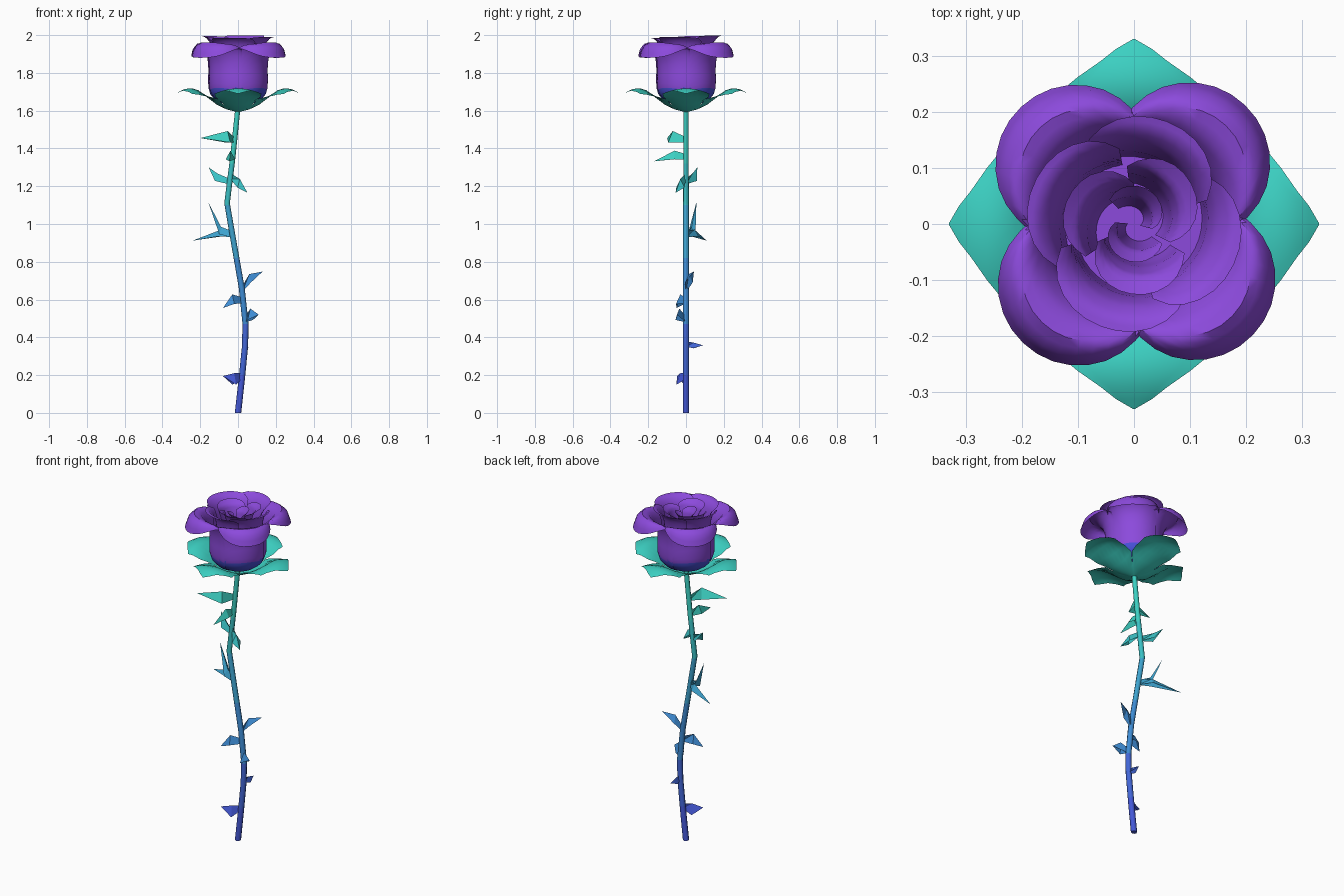
import bpy, math
from mathutils import Vector

if "Cube" in bpy.data.objects:
    bpy.data.objects.remove(bpy.data.objects["Cube"])


def material(name, rgb):
    m = bpy.data.materials.new(name)
    lin = [((c / 255 + 0.055) / 1.055) ** 2.4 for c in rgb]
    m.diffuse_color = (*lin, 1)
    m.use_nodes = True
    m.node_tree.nodes["Principled BSDF"].inputs["Base Color"].default_value = m.diffuse_color
    return m


purple = material("petal purple", (140, 74, 220))
indigo = material("petal base blue", (72, 80, 215))
teal = material("sepal teal", (60, 208, 194))
# stem colours from the ground up, with the upper height of each band
bands = [(0.20, material("stem indigo", (68, 88, 215))),
         (0.47, material("stem blue", (66, 102, 215))),
         (0.82, material("stem sky blue", (62, 140, 212))),
         (1.10, material("stem cyan blue", (62, 164, 208))),
         (1.32, material("stem turquoise", (58, 192, 196))),
         (9.00, teal)]


def lerp(table, t):
    """Linear lookup in rows of (key, values...)."""
    for a, b in zip(table, table[1:]):
        if t <= b[0]:
            k = max(0, (t - a[0]) / (b[0] - a[0]))
            return [p + (q - p) * k for p, q in zip(a[1:], b[1:])]
    return list(table[-1][1:])


def build(name, verts, faces, mats, rule=None, angle=40):
    me = bpy.data.meshes.new(name)
    me.from_pydata([tuple(v) for v in verts], [], faces)
    for m in mats:
        me.materials.append(m)
    for p in me.polygons:
        p.use_smooth = True
        if rule:
            p.material_index = rule(p.center)
    me.set_sharp_from_angle(angle=math.radians(angle))
    ob = bpy.data.objects.new(name, me)
    bpy.context.collection.objects.link(ob)
    return ob


def grid_faces(rows, cols):
    return [(i * cols + j, i * cols + j + 1, (i + 1) * cols + j + 1, (i + 1) * cols + j)
            for i in range(rows - 1) for j in range(cols - 1)]


def band_index(c):
    return next(i for i, b in enumerate(bands) if c.z < b[0])


band_mats = [b[1] for b in bands]

# ---- stem: bent tube, (z, x)
STEM = [(0, 0), (0.18, 0.02), (0.35, 0.037), (0.47, 0.04), (0.66, 0.02),
        (0.9, -0.022), (1.11, -0.058), (1.35, -0.028), (1.62, 0.0)]
heights = sorted({z for z, x in STEM} | {b[0] for b in bands[:-1]})
N = 8
verts, faces = [], []
for z in heights:
    x = lerp(STEM, z)[0]
    r = 0.017 - 0.002 * z
    verts += [(x + r * math.cos(2 * math.pi * k / N), r * math.sin(2 * math.pi * k / N), z)
              for k in range(N)]
for i in range(len(heights) - 1):
    for k in range(N):
        a, b = i * N + k, i * N + (k + 1) % N
        faces.append((a, b, b + N, a + N))
faces.append(tuple(reversed(range(N))))
build("stem", verts, faces, band_mats, band_index, 50)

# ---- thorny leaflets: base height, knee, tip, half width, drop of the side corners
THORNS = [
    (1.43, (-0.055, -0.07, 1.492), (-0.20, -0.10, 1.455), 0.028, 0.06),
    (1.34, (-0.04, -0.06, 1.388), (-0.045, -0.17, 1.332), 0.025, 0.045),
    (1.21, (-0.11, 0.035, 1.268), (-0.155, 0.06, 1.30), 0.025, 0.04),
    (1.24, (0.01, -0.03, 1.238), (0.05, -0.055, 1.165), 0.025, 0.045),
    (0.93, (-0.09, 0.03, 0.985), (-0.157, 0.055, 1.115), 0.022, 0.04),
    (0.93, (-0.09, 0.045, 0.97), (-0.24, 0.11, 0.912), 0.022, 0.035),
    (0.64, (0.06, 0.015, 0.735), (0.13, 0.042, 0.748), 0.022, 0.045),
    (0.58, (-0.03, -0.03, 0.627), (-0.08, -0.05, 0.555), 0.025, 0.05),
    (0.48, (0.065, -0.035, 0.552), (0.11, -0.048, 0.52), 0.025, 0.06),
    (0.35, (0.04, 0.04, 0.372), (0.04, 0.09, 0.358), 0.016, 0.03),
    (0.18, (-0.02, -0.03, 0.21), (-0.08, -0.048, 0.195), 0.022, 0.06),
]
for i, (z, knee, tip, w, drop) in enumerate(THORNS):
    base, knee, tip = Vector((lerp(STEM, z)[0], 0, z)), Vector(knee), Vector(tip)
    d = tip - base
    side = Vector((-d.y, d.x, 0)).normalized() * w
    mid = knee - Vector((0, 0, drop))
    root = base + Vector((0, 0, 0.03))
    pts = [base, root, knee, tip, mid + side, mid - side]
    build(f"thorn_{i + 1}", pts,
          [(0, 4, 2, 1), (0, 1, 2, 5), (4, 3, 2), (5, 2, 3)], band_mats, band_index, 20)

# ---- sepals: height by radius, half width by distance along the sepal
SEPAL_Z = [(0, 1.592), (0.03, 1.597), (0.07, 1.61), (0.12, 1.635), (0.165, 1.672),
           (0.21, 1.708), (0.25, 1.72), (0.29, 1.712), (0.33, 1.69)]
SEPAL_W = [(0.01, 0.01), (0.06, 0.06), (0.11, 0.108), (0.16, 0.122), (0.21, 0.121),
           (0.24, 0.127), (0.262, 0.1), (0.29, 0.06), (0.312, 0.032), (0.33, 0.001)]
COLS = 9
for n in range(4):
    ang = n * math.pi / 2
    verts = []
    for r, w in SEPAL_W:
        for j in range(COLS):
            t = w * (2 * j / (COLS - 1) - 1)
            # bowl near the stem, side lobes drooping farther out
            z = lerp(SEPAL_Z, max(r, min(math.hypot(r, t), 0.175)))[0]
            z -= 0.028 * (t / 0.125) ** 2 * min(1, max(0, (r - 0.14) / 0.08))
            verts.append((r * math.cos(ang) - t * math.sin(ang),
                          r * math.sin(ang) + t * math.cos(ang), z))
    build(f"sepal_{n + 1}", verts, grid_faces(len(SEPAL_W), COLS), [teal])


# ---- petals: a curved profile swept over an arc, with a rounded upper edge
def petal(name, centre, half, profile, round_off, spiral=0.0, lift=0.0, rows=14, cols=13,
          neck=9.0, narrow=0.0, droop=0.0):
    n = len(profile) - 1
    table = [(i / n, r, z) for i, (r, z) in enumerate(profile)]
    verts = []
    for i in range(rows):
        for j in range(cols):
            u = 2 * j / (cols - 1) - 1
            v = i / (rows - 1)
            r, z = lerp(table, v * (1 - round_off * abs(u) ** 2.4))
            if r > neck:      # the flare shrinks toward the petal sides
                r = neck + (r - neck) * (1 - narrow * u * u)
            r += spiral * u
            z += lift * v * v - droop * u * u * v ** 4
            a = math.radians(centre + half * u)
            verts.append((r * math.cos(a), r * math.sin(a), z))
    build(name, verts, grid_faces(rows, cols), [purple, indigo],
          lambda c: 1 if c.z < 1.718 else 0)


OUTER = [(0.03, 1.625), (0.11, 1.65), (0.143, 1.685), (0.154, 1.72), (0.156, 1.77), (0.154, 1.82),
         (0.158, 1.865), (0.172, 1.91), (0.202, 1.95), (0.24, 1.962), (0.272, 1.935),
         (0.29, 1.88)]
for i, c in enumerate((47, 134, 227, 317)):
    petal(f"outer_petal_{i + 1}", c, 50, OUTER, 0.22, 0.003, 0.0, 23, 17, 0.155, 0.6, 0.035)

MIDDLE = [(0.10, 1.74), (0.118, 1.80), (0.122, 1.86), (0.127, 1.91), (0.142, 1.955),
          (0.168, 1.982), (0.192, 1.985)]
for i, (c, lift) in enumerate(((72, 0.014), (155, 0.01), (252, 0.0), (338, 0.005))):
    petal(f"middle_petal_{i + 1}", c, 54, MIDDLE, 0.3, 0.01, lift)

INNER = [(0.055, 1.78), (0.068, 1.85), (0.075, 1.91), (0.09, 1.955), (0.125, 1.975)]
for i, c in enumerate((35, 152, 268)):
    petal(f"inner_petal_{i + 1}", c, 62, INNER, 0.28, 0.016, 0.008)

HEART = [(0.025, 1.80), (0.035, 1.88), (0.042, 1.93), (0.065, 1.965)]
for i, c in enumerate((60, 250)):
    petal(f"heart_petal_{i + 1}", c, 75, HEART, 0.25, 0.014)

# ---- floor that closes the inside of the bloom
ring = [(0.15 * math.cos(k * math.pi / 10), 0.15 * math.sin(k * math.pi / 10), 1.80)
        for k in range(20)]
build("bloom_floor", ring, [tuple(range(20))], [purple])
